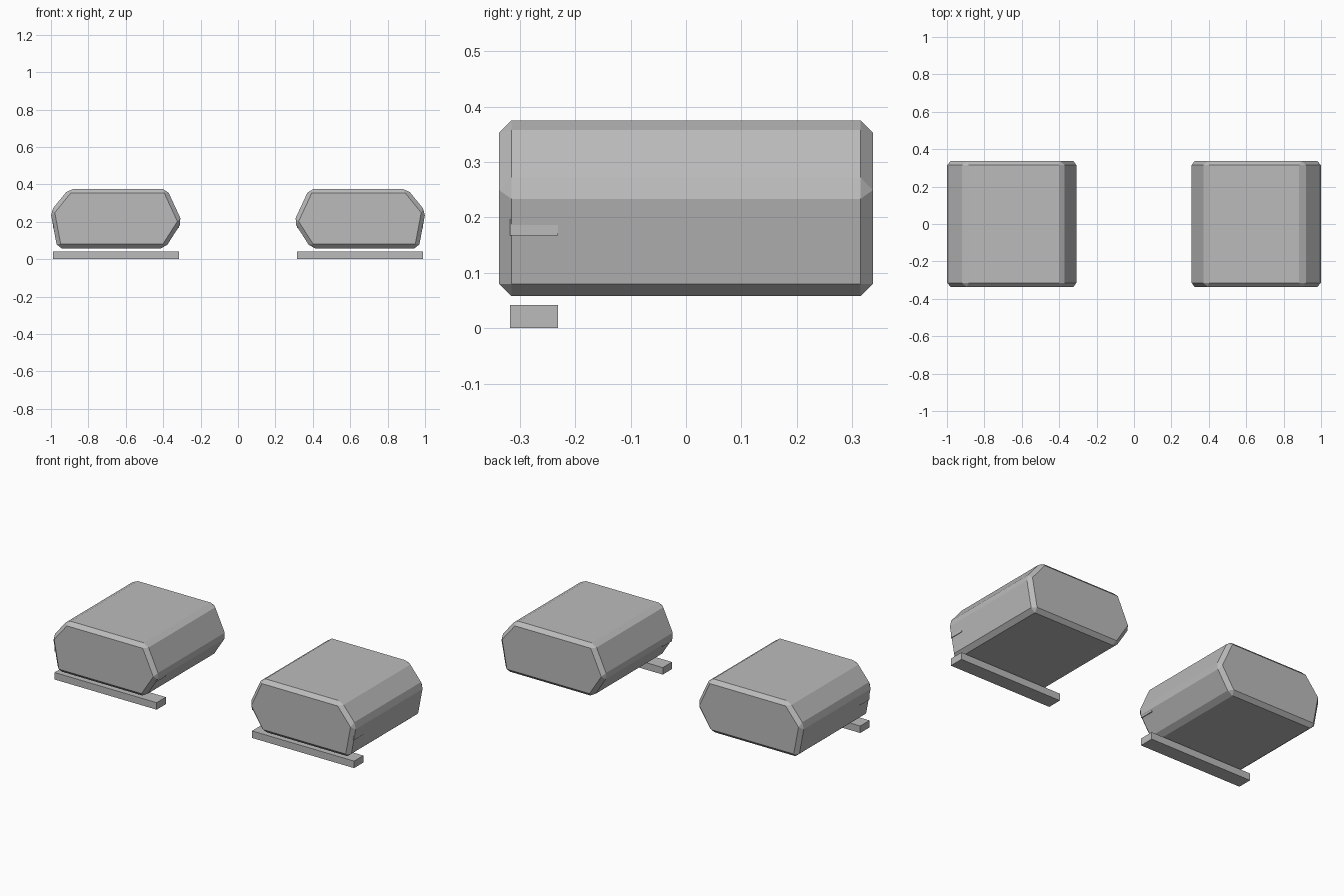
import bpy
import bmesh

cube = bpy.data.objects.get("Cube")
if cube:
    bpy.data.objects.remove(cube, do_unlink=True)

# Single plain grey
grey = bpy.data.materials.new("plain_grey")
grey.use_nodes = True
COLOUR = (0.5, 0.5, 0.5, 1)
grey.diffuse_color = COLOUR
grey.node_tree.nodes["Principled BSDF"].inputs["Base Color"].default_value = COLOUR

# Cross-section of the left pod: inner tip, roof, outer shoulder, floor
PROFILE = [(0.299, 0.2), (0.38, 0.375), (0.905, 0.375),
           (1.003, 0.255), (0.966, 0.058), (0.39, 0.058)]
HALF_DEPTH = 0.337


def add_prism(name, outline, y_front, y_back, side, bevel=0):
    """Extrude an x-z outline along y, on the left (+1) or right (-1)."""
    bm = bmesh.new()
    face = bm.faces.new([bm.verts.new((side * x, y_front, z)) for x, z in outline])
    result = bmesh.ops.extrude_face_region(bm, geom=[face])
    for v in result["geom"]:
        if isinstance(v, bmesh.types.BMVert):
            v.co.y = y_back
    if bevel:
        bmesh.ops.bevel(bm, geom=bm.edges[:], offset=bevel, offset_type="OFFSET",
                        segments=1, profile=0.5, affect="EDGES")
    bmesh.ops.recalc_face_normals(bm, faces=bm.faces[:])
    mesh = bpy.data.meshes.new(name)
    bm.to_mesh(mesh)
    bm.free()
    mesh.materials.append(grey)
    obj = bpy.data.objects.new(name, mesh)
    bpy.context.collection.objects.link(obj)
    return obj


def bar_outline(z_low, z_high):
    return [(0.315, z_low), (0.315, z_high), (0.99, z_high), (0.99, z_low)]


for label, side in (("left", 1), ("right", -1)):
    # Bevelled pod
    add_prism(label + "_pod", PROFILE, -HALF_DEPTH, HALF_DEPTH, side, bevel=0.022)
    # Floor bar, and the bar buried in the pod with its ends just showing
    add_prism(label + "_floor_bar", bar_outline(0, 0.042), -0.318, -0.231, side)
    add_prism(label + "_inner_bar", bar_outline(0.167, 0.209), -0.318, -0.231, side)
